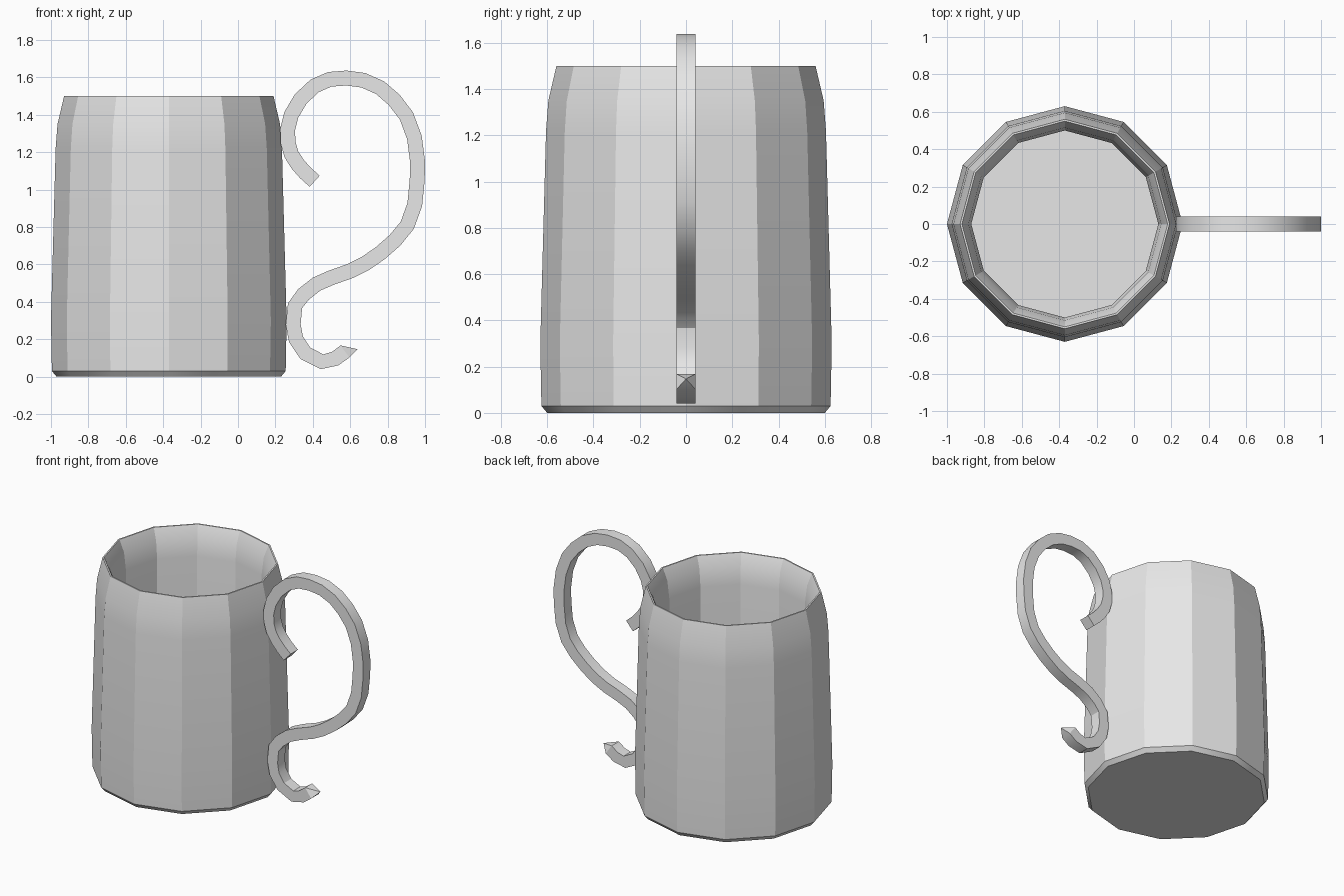
import bpy, bmesh, math
from mathutils import Vector

cube = bpy.data.objects.get("Cube")
if cube:
    bpy.data.objects.remove(cube, do_unlink=True)

grey = bpy.data.materials.new("plain grey")
grey.use_nodes = True
colour = (0.8, 0.8, 0.8, 1)
grey.diffuse_color = colour
grey.node_tree.nodes["Principled BSDF"].inputs["Base Color"].default_value = colour


def loft(name, rings, start_tip=None, end_tip=None):
    """Skin a list of closed rings; each end closes with a fan to a tip or a flat cap."""
    bm = bmesh.new()
    loops = [[bm.verts.new(p) for p in ring] for ring in rings]
    n = len(loops[0])
    for a, b in zip(loops, loops[1:]):
        for i in range(n):
            j = (i + 1) % n
            bm.faces.new((a[i], a[j], b[j], b[i]))
    for loop, tip in ((loops[0], start_tip), (loops[-1], end_tip)):
        if tip is None:
            bm.faces.new(loop)
        else:
            centre = bm.verts.new(tip)
            for i in range(n):
                bm.faces.new((loop[i], loop[(i + 1) % n], centre))
    bmesh.ops.recalc_face_normals(bm, faces=bm.faces)
    mesh = bpy.data.meshes.new(name)
    bm.to_mesh(mesh)
    bm.free()
    mesh.materials.append(grey)
    obj = bpy.data.objects.new(name, mesh)
    bpy.context.collection.objects.link(obj)
    bpy.ops.object.select_all(action='DESELECT')
    obj.select_set(True)
    bpy.context.view_layer.objects.active = obj
    bpy.ops.object.shade_smooth_by_angle(angle=math.radians(25))
    return obj


# Twelve-sided cup: outside from base to rim, then down the inside to the floor
SIDES, CUP_X = 12, -0.37
profile = [(0.60, 0), (0.625, 0.03), (0.63, 0.3), (0.605, 1.22), (0.595, 1.35),
           (0.56, 1.5), (0.55, 1.5), (0.515, 1.42), (0.50, 1.3), (0.50, 0.08)]
cup_rings = []
for r, z in profile:
    angles = [math.tau * i / SIDES for i in range(SIDES)]
    cup_rings.append([(CUP_X + r * math.cos(a), r * math.sin(a), z) for a in angles])
loft("cup", cup_rings, (CUP_X, 0, 0), (CUP_X, 0, 0.08))

# Scrolled handle: a square bar swept along a path in the xz plane
path = [(0.41, 1.045), (0.36, 1.09), (0.32, 1.135), (0.285, 1.19), (0.268, 1.25),
        (0.265, 1.32), (0.285, 1.40), (0.335, 1.485), (0.41, 1.555), (0.49, 1.59),
        (0.58, 1.597), (0.67, 1.585), (0.76, 1.545), (0.835, 1.48), (0.90, 1.395),
        (0.943, 1.28), (0.96, 1.15), (0.958, 1.05), (0.945, 0.92), (0.905, 0.81),
        (0.84, 0.73), (0.76, 0.66), (0.68, 0.605), (0.60, 0.565), (0.50, 0.53),
        (0.42, 0.495), (0.35, 0.44), (0.305, 0.38), (0.295, 0.28), (0.31, 0.20),
        (0.36, 0.125), (0.45, 0.08), (0.52, 0.097), (0.572, 0.135)]
HALF = 0.04
points = [Vector((x, 0, z)) for x, z in path]
handle_rings = []
for i, p in enumerate(points):
    along = (points[min(i + 1, len(points) - 1)] - points[max(i - 1, 0)]).normalized()
    out = Vector((-along.z, 0, along.x)) * HALF
    side = Vector((0, HALF, 0))
    handle_rings.append([p + out + side, p + out - side, p - out - side, p - out + side])
loft("handle", handle_rings, None, (0.64, 0, 0.147))
